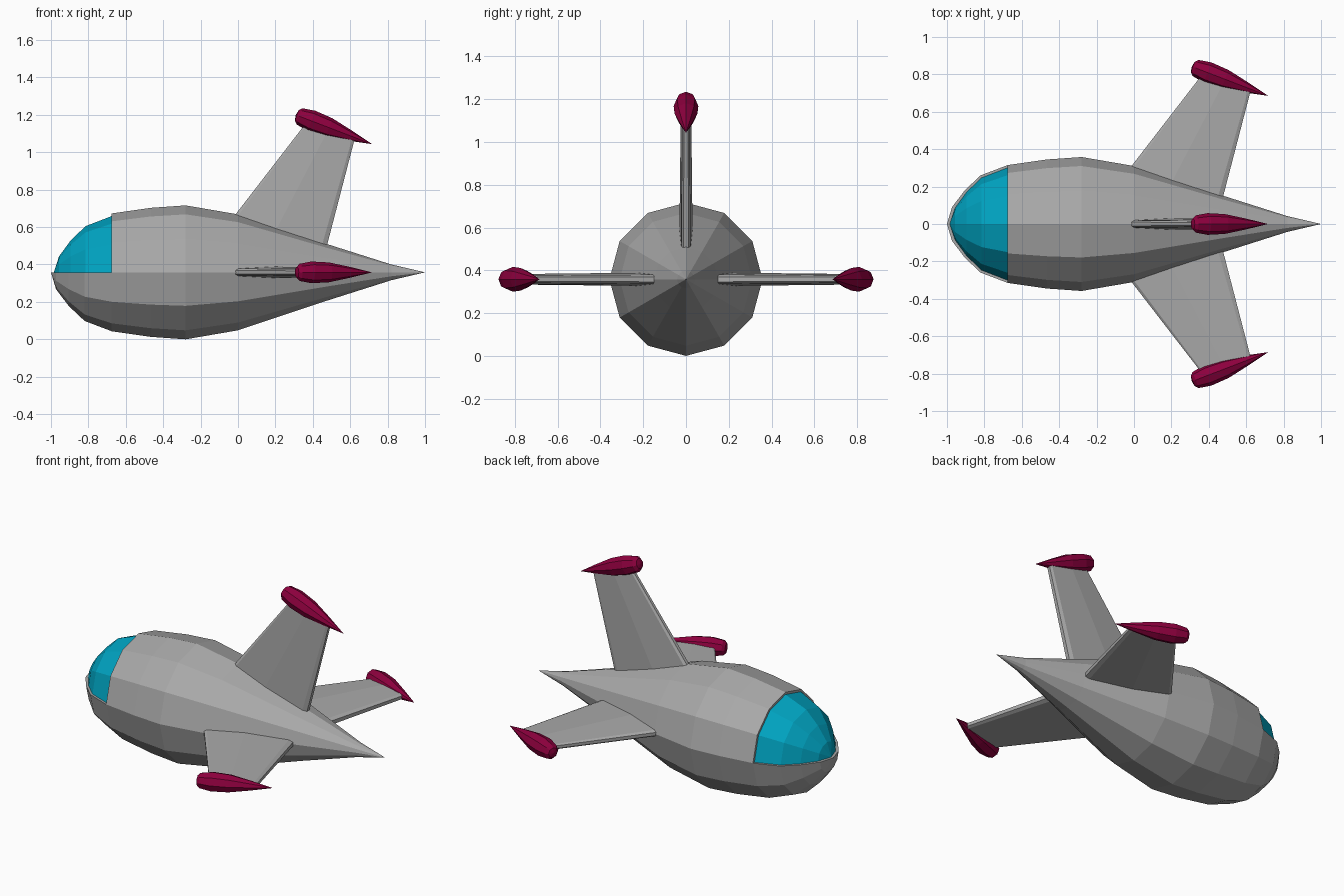
import bpy, bmesh
from math import pi, cos, sin, radians
from mathutils import Matrix, Vector

if "Cube" in bpy.data.objects:
    bpy.data.objects.remove(bpy.data.objects["Cube"])

AXIS = Matrix.Translation((0, 0, 0.358))
GREY = ("grey", (0.26, 0.26, 0.26, 1))
GLASS = ("glass", (0.0, 0.37, 0.54, 1))
CRIMSON = ("crimson", (0.27, 0.0, 0.048, 1))
GREY = ("grey", (0.4, 0.4, 0.4, 1))


def finish(name, bm, matrix, colour):
    bmesh.ops.remove_doubles(bm, verts=bm.verts, dist=1e-5)
    bmesh.ops.holes_fill(bm, edges=[e for e in bm.edges if e.is_boundary], sides=0)
    bmesh.ops.recalc_face_normals(bm, faces=bm.faces)
    bm.transform(matrix)
    mesh = bpy.data.meshes.new(name)
    bm.to_mesh(mesh)
    bm.free()
    mat = bpy.data.materials.get(colour[0]) or bpy.data.materials.new(colour[0])
    mat.diffuse_color = colour[1]
    mat.use_nodes = True
    mat.node_tree.nodes["Principled BSDF"].inputs["Base Color"].default_value = mat.diffuse_color
    mesh.materials.append(mat)
    obj = bpy.data.objects.new(name, mesh)
    bpy.context.collection.objects.link(obj)
    return obj


def lathe(name, profile, steps, start, arc, matrix, colour):
    """Revolve (x, radius) points about the x axis."""
    bm = bmesh.new()
    rings = []
    for i in range(steps + 1):
        a = start + arc * i / steps
        rings.append([bm.verts.new((x, r * cos(a), r * sin(a))) for x, r in profile])
    for p, q in zip(rings, rings[1:]):
        for k in range(len(profile) - 1):
            loop = [p[k], p[k + 1], q[k + 1], q[k]]
            if profile[k][1] == 0:
                loop = [p[k], p[k + 1], q[k + 1]]
            elif profile[k + 1][1] == 0:
                loop = [p[k], p[k + 1], q[k]]
            bm.faces.new(loop)
    return finish(name, bm, matrix, colour)


def fin(name, root, tip, section, matrix):
    """Loft a thin blade between a root chord and a tip chord in the xz plane."""
    bm = bmesh.new()
    loops = []
    for (lead, trail), scale in ((root, 1.0), (tip, 0.8)):
        lead, trail = Vector(lead), Vector(trail)
        outline = section + [(c, -h) for c, h in reversed(section)]
        loop = []
        for c, h in outline:
            p = lead.lerp(trail, c)
            loop.append(bm.verts.new((p.x, h * scale, p.y)))
        loops.append(loop)
    n = len(loops[0])
    for i in range(n):
        j = (i + 1) % n
        bm.faces.new((loops[0][i], loops[0][j], loops[1][j], loops[1][i]))
    return finish(name, bm, matrix, GREY)


# Fuselage: twelve-sided hull, lower half of the nose, inset canopy
nose = [(-1.0, 0), (-0.973, 0.09), (-0.905, 0.18), (-0.82, 0.26), (-0.675, 0.315)]
hull = [(-0.675, 0), (-0.675, 0.315), (-0.465, 0.345), (-0.28, 0.358), (0, 0.31),
        (0.48, 0.15), (0.82, 0.042), (1.0, 0)]
lathe("fuselage", hull, 12, 0, 2 * pi, AXIS, GREY)
lathe("lower_nose", nose + [(-0.675, 0)], 6, pi, pi, AXIS, GREY)
canopy = [(-0.985, 0), (-0.957, 0.085), (-0.895, 0.17), (-0.815, 0.247),
          (-0.675, 0.301), (-0.675, 0)]
lathe("canopy", canopy, 6, 0, pi, AXIS, GLASS)

# Three fins, each with an eight-sided teardrop pod on its tip
section = [(0, 0.01), (0.03, 0.02), (0.45, 0.031), (0.95, 0.022), (1, 0.012)]
root = ((-0.04, 0.275), (0.463, 0.095))
tip = ((0.365, 0.80), (0.623, 0.71))
pod = [(0, 0), (0.006, 0.03), (0.022, 0.046), (0.09, 0.058), (0.19, 0.053),
       (0.31, 0.029), (0.437, 0)]
for label, roll in (("top", 0), ("front", 90), ("back", -90)):
    turn = AXIS @ Matrix.Rotation(radians(roll), 4, 'X')
    fin(label + "_fin", root, tip, section, turn)
    place = turn @ Matrix.Translation((0.309, 0, 0.842)) @ Matrix.Rotation(radians(21), 4, 'Y')
    lathe(label + "_pod", pod, 8, 0, 2 * pi, place, CRIMSON)
